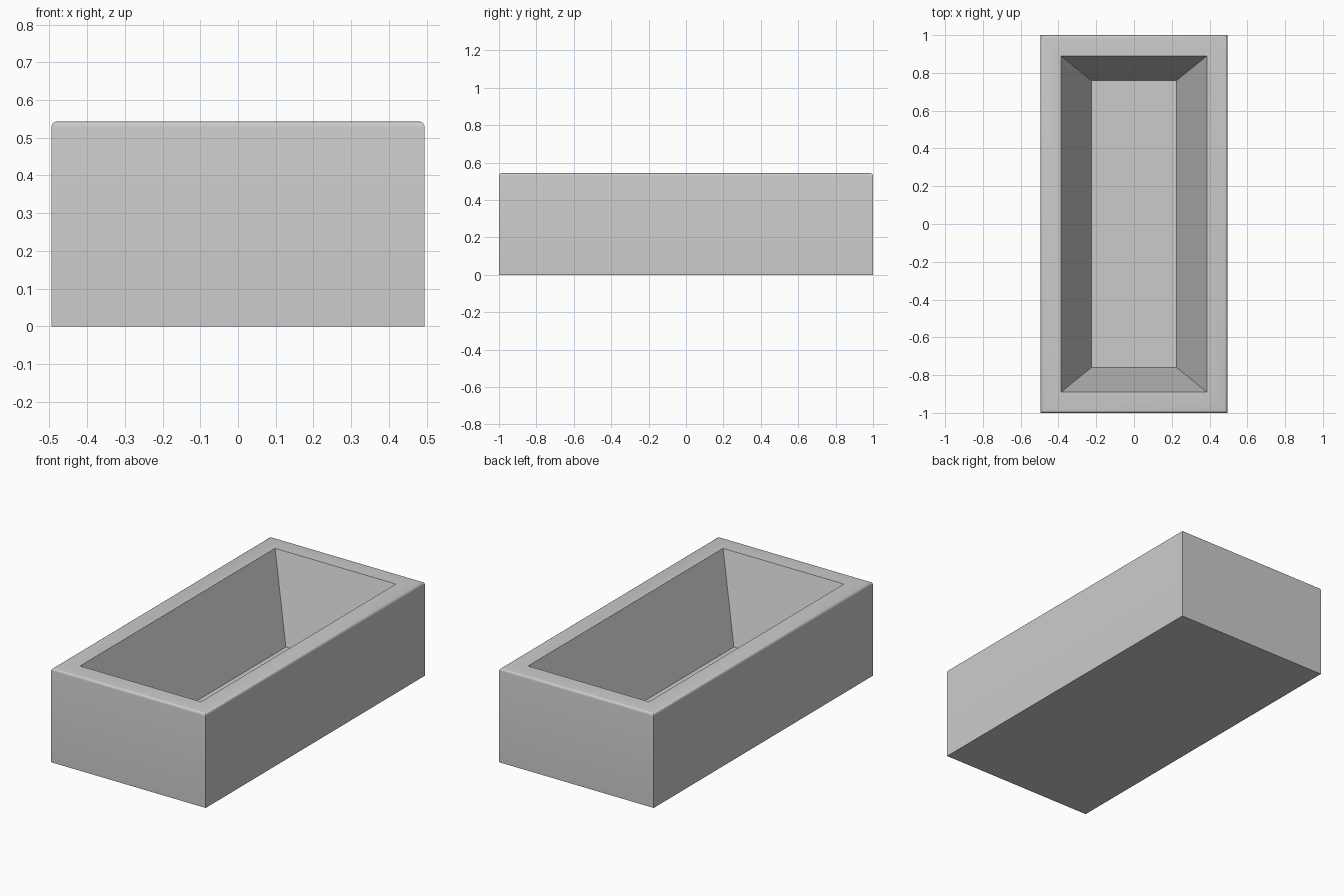
import bpy, bmesh, math

cube = bpy.data.objects.get("Cube")
if cube:
    bpy.data.objects.remove(cube, do_unlink=True)

# Overall sizes (half widths in x and y)
HX, HY, TOP = 0.494, 1.0, 0.543
FLOOR = 0.065
ROUND, STEPS = 0.014, 4

stone = bpy.data.materials.new("light_grey")
stone.use_nodes = True
grey = (0.6, 0.6, 0.6, 1.0)
stone.diffuse_color = grey
stone.node_tree.nodes["Principled BSDF"].inputs["Base Color"].default_value = grey

# Rectangular rings from the base, over the rounded rim, down to the basin floor
rings = [(HX, HY, 0.0)]
for i in range(STEPS + 1):
    a = math.pi / 2 * i / STEPS
    inset = ROUND * (1 - math.cos(a))
    rings.append((HX - inset, HY - inset, TOP - ROUND * (1 - math.sin(a))))
rings += [(0.386, 0.89, TOP), (0.226, 0.76, FLOOR)]

bm = bmesh.new()
loops = [[bm.verts.new((sx * x, sy * y, z))
          for sx, sy in ((-1, -1), (1, -1), (1, 1), (-1, 1))]
         for x, y, z in rings]
for low, high in zip(loops, loops[1:]):
    for i in range(4):
        j = (i + 1) % 4
        bm.faces.new((low[i], low[j], high[j], high[i]))
bm.faces.new(loops[0][::-1])   # underside
bm.faces.new(loops[-1])        # basin floor
bmesh.ops.recalc_face_normals(bm, faces=bm.faces)

mesh = bpy.data.meshes.new("trough")
bm.to_mesh(mesh)
bm.free()
mesh.materials.append(stone)
trough = bpy.data.objects.new("trough", mesh)
bpy.context.collection.objects.link(trough)

# Smooth the rounded rim, keep the hard corners
bpy.ops.object.select_all(action="DESELECT")
trough.select_set(True)
bpy.context.view_layer.objects.active = trough
bpy.ops.object.shade_smooth_by_angle(angle=math.radians(35))
